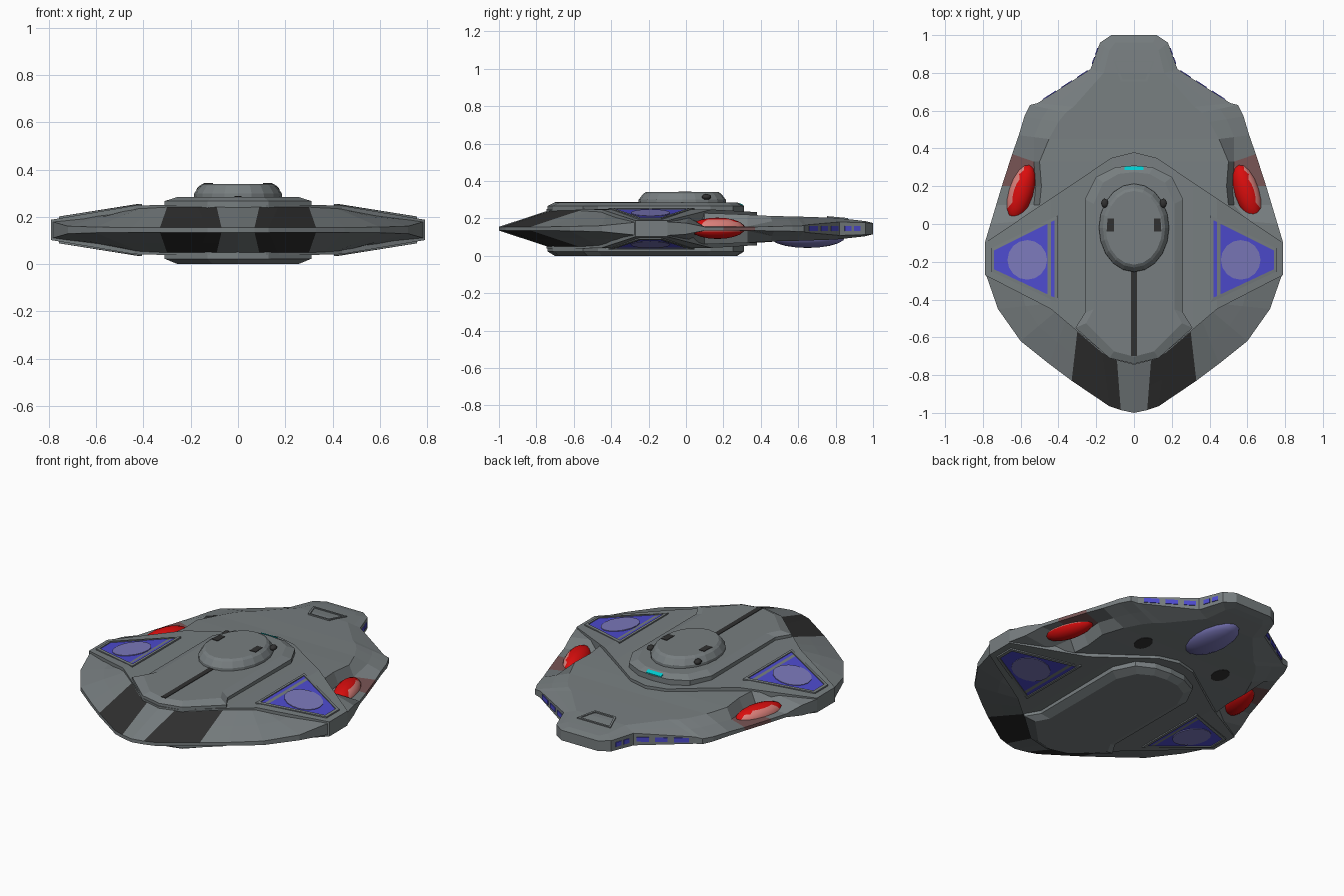
import bpy, bmesh, math
from mathutils import Vector, Matrix

if "Cube" in bpy.data.objects:
    bpy.data.objects.remove(bpy.data.objects["Cube"])

M = 0.145  # height of the middle plane


def mat(name, r, g, b):
    m = bpy.data.materials.new(name)
    m.diffuse_color = (r, g, b, 1)
    m.use_nodes = True
    m.node_tree.nodes["Principled BSDF"].inputs["Base Color"].default_value = m.diffuse_color
    return m


GREY = mat("hull grey", .185, .208, .215)
DARK = mat("dark panel", .03, .03, .03)
BLUE = mat("window blue", .075, .07, .62)
PALE = mat("pale blue", .2, .19, .5)
RED = mat("red glow", .7, .004, .004)
PINK = mat("pink glow", .72, .22, .2)
BROWN = mat("dull red", .19, .09, .09)
CYAN = mat("cyan light", .0, .6, .62)


def finish(name, bm, mats, rule=None, smooth=False):
    bmesh.ops.recalc_face_normals(bm, faces=bm.faces)
    for f in bm.faces:
        f.smooth = smooth
        if rule:
            f.material_index = rule(f.calc_center_median(), f.normal)
    me = bpy.data.meshes.new(name)
    bm.to_mesh(me)
    bm.free()
    for m in mats:
        me.materials.append(m)
    ob = bpy.data.objects.new(name, me)
    bpy.context.collection.objects.link(ob)
    return ob


def loft(name, rings, mats, rule=None, closed=False):
    """Skin closed rings; ends are capped with strips, or joined if closed."""
    bm = bmesh.new()
    vs = [[bm.verts.new(p) for p in r] for r in rings]
    n = len(rings[0])
    pairs = list(zip(vs, vs[1:])) + ([(vs[-1], vs[0])] if closed else [])
    for a, b in pairs:
        for i in range(n):
            j = (i + 1) % n
            bm.faces.new((a[i], a[j], b[j], b[i]))
    if not closed:
        for r in (vs[0], vs[-1]):
            for i in range(n // 2):
                ids = list(dict.fromkeys([i, i + 1, n - i - 1, (n - i) % n]))
                if len(ids) > 2:
                    bm.faces.new([r[k] for k in ids])
    return finish(name, bm, mats, rule)


def both(half):
    """Mirror a half outline (x, y, z) that starts on the centre line."""
    return half + [(-x, y, z) for x, y, z in reversed(half) if x > 1e-6]


def plate(name, pts, h, s, m):
    """Thin plate lying on a surface of height h(x, y) above/below the middle."""
    loft(name, [[(x, y, M + s * (h(x, y) + d)) for x, y in pts] for d in (-.004, .003)], [m])


def oval(cx, cy, rx, ry, n=16):
    return [(cx + rx * math.sin(2 * math.pi * i / n), cy - ry * math.cos(2 * math.pi * i / n))
            for i in range(n)]


# hull: rim x, y, half thickness, then shoulder x, y, half height
H = [(0, -1, .01, 0, -.74, .096), (.07, -.985, .01, .09, -.725, .096),
     (.13, -.965, .01, .17, -.68, .096), (.33, -.83, .01, .30, -.57, .096),
     (.45, -.74, .01, .36, -.51, .095), (.60, -.62, .012, .41, -.46, .094),
     (.72, -.45, .016, .43, -.42, .093), (.79, -.25, .036, .44, -.30, .093),
     (.79, -.10, .036, .44, -.05, .093), (.76, 0, .03, .45, .03, .09),
     (.73, .1, .01, .50, .1, .083), (.70, .2, .01, .49, .2, .08),
     (.645, .37, .01, .50, .33, .075), (.61, .47, .012, .45, .45, .068),
     (.58, .57, .014, .40, .54, .066), (.55, .63, .016, .36, .59, .065),
     (.51, .64, .02, .32, .62, .064), (.23, .82, .036, .16, .80, .058),
     (.18, .96, .032, .13, .92, .045), (.12, 1.0, .03, .10, .96, .04)]


def hull_rings(s):
    rim = [(a, b, M + s * t) for a, b, t, *_ in H]
    top = [(x, y, M + s * h) for *_, x, y, h in H]
    mid = [tuple((p + q) / 2 for p, q in zip(u, v)) for u, v in zip(rim, top)]
    for i in (10, 11, 12):  # side bays for the glowing pods
        x, y, _ = top[i]
        mid[i] = (x + .03, y, M + s * .012)
    return [both(top), both(mid), both(rim)]


def hull_rule(c, n):
    if .07 < abs(c.x) < .32 and c.y < -.6 and abs(c.z - M) > .02:
        return 1
    return 2 if abs(c.x) > .56 and .22 < c.y < .35 else 0


loft("hull", hull_rings(1) + hull_rings(-1)[::-1], [GREY, DARK, BROWN], hull_rule)

# raised wing section: x, front y, rear y, front height, rear height
W = [(0, -.745, .38, .106, .09), (.12, -.715, .35, .106, .09), (.31, -.56, .222, .106, .098),
     (.44, -.45, .135, .1025, .1025), (.79, -.27, -.10, .043, .043)]
stations = [(-w[0],) + w[1:] for w in W[:0:-1]] + W
loft("wing_section", [[(x, f, M + a), (x, r, M + b), (x, r, M - b), (x, f, M - a)]
                      for x, f, r, a, b in stations], [GREY])


def wing_h(x, y):
    return .1025 - max(0, abs(x) - .44) * .17


# side windows with frames, both sides, above and below
WIN = [(.42, .02), (.74, -.14), (.74, -.24), (.42, -.39)]
OUT = [(.405, .045), (.757, -.13), (.757, -.25), (.405, -.415)]
for s, lv in ((1, "upper"), (-1, "lower")):
    for k, sd in ((1, "right"), (-1, "left")):
        plate(f"window_{lv}_{sd}", [(k * x, y) for x, y in WIN], wing_h, s, BLUE)
        plate(f"window_disc_{lv}_{sd}", oval(k * .565, -.19, .105, .105),
              lambda x, y: wing_h(x, y) + .002, s, PALE)
        rings = [[(k * x, y, M + s * (wing_h(x, y) + d)) for x, y in p]
                 for p, d in ((OUT, -.004), (OUT, .008), (WIN, .008), (WIN, -.004))]
        loft(f"window_frame_{lv}_{sd}", rings, [GREY], closed=True)

# centre decks, top and bottom
D = [(0, -.74), (.13, -.71), (.31, -.55), (.26, -.47), (.26, .13), (.2, .25), (.1, .3), (0, .31)]
for s, h, nm in ((1, .14, "upper_deck"), (-1, .145, "lower_deck")):
    loft(nm, [both([(x * q, -.2 + (y + .2) * p, M + s * z) for x, y in D])
              for q, p, z in ((1, 1, .07), (1, 1, .122), (.82, .93, h))], [GREY])
plate("deck_spine", [(-.015, -.7), (.015, -.7), (.015, -.24), (-.015, -.24)],
      lambda x, y: .14, 1, DARK)
plate("rear_light", [(-.05, .285), (.05, .285), (.05, .305), (-.05, .305)],
      lambda x, y: .14 - (y - .274) * .5, 1, CYAN)

# bridge dome
loft("bridge", [[(x, y, z) for x, y in oval(0, -.02, a, b, 20)]
                for a, b, z in ((.187, .235, .26), (.185, .233, .30),
                                (.165, .21, .33), (.15, .195, .34))], [GREY])


def ball(name, loc, size, mats, rot=0, rule=None, seg=16):
    bm = bmesh.new()
    bmesh.ops.create_uvsphere(bm, u_segments=seg, v_segments=10, radius=1)
    bm.transform(Matrix.Translation(loc) @ Matrix.Rotation(rot, 4, 'Z')
                 @ Matrix.Diagonal((*size, 1)))
    finish(name, bm, mats, rule, True)


def hatch_h(x, y):
    return .058 - (y - .8) * .09


for k, sd in ((1, "right"), (-1, "left")):
    # bridge ports and sensors
    plate(f"bridge_port_{sd}", [(k * .105, -.04), (k * .145, -.04), (k * .14, .03), (k * .105, .03)],
          lambda x, y: .195, 1, DARK)
    ball(f"bridge_sensor_{sd}", (k * .155, .11, .315), (.02, .025, .015), [DARK], seg=8)
    # glowing pods
    ball(f"pod_{sd}", (k * .598, .168, M + .002), (.066, .155, .057), [RED, PINK], k * .3,
         lambda c, n, k=k: int(n.x * k > .45 and n.z > -.3 and c.y > .1))
    # dark belly ports
    plate(f"belly_port_{sd}", oval(k * .27, .4, .045, .06, 12),
          lambda x, y: .075 - (y - .33) * .058, -1, DARK)
    # blue strips along the rear edges
    for i, u, v in ((16, .1, .35), (16, .45, .65), (16, .75, .95), (17, .2, .45), (17, .55, .8)):
        a, b = Vector(H[i][:2]), Vector(H[i + 1][:2])
        d = b - a
        n = Vector((d.y, -d.x)).normalized()
        rings = []
        for o in (-.003, .004):
            p, q = a + d * u + n * o, a + d * v + n * o
            rings.append([(k * e.x, e.y, M + z) for e, z in
                          ((p, -.012), (q, -.012), (q, .014), (p, .014))])
        loft(f"rear_strip_{sd}", rings, [BLUE])

# belly dish
ball("belly_dish", (0, .65, .1), (.11, .2, .058), [PALE])

# rear hatch rim
HO = [(-.11, .865), (.11, .865), (.07, .755), (-.07, .755)]
HI = [(-.095, .855), (.095, .855), (.06, .765), (-.06, .765)]
loft("rear_hatch_rim", [[(x, y, M + hatch_h(x, y) + d) for x, y in p]
                        for p, d in ((HO, -.004), (HO, .005), (HI, .005), (HI, -.004))],
     [GREY], closed=True)
